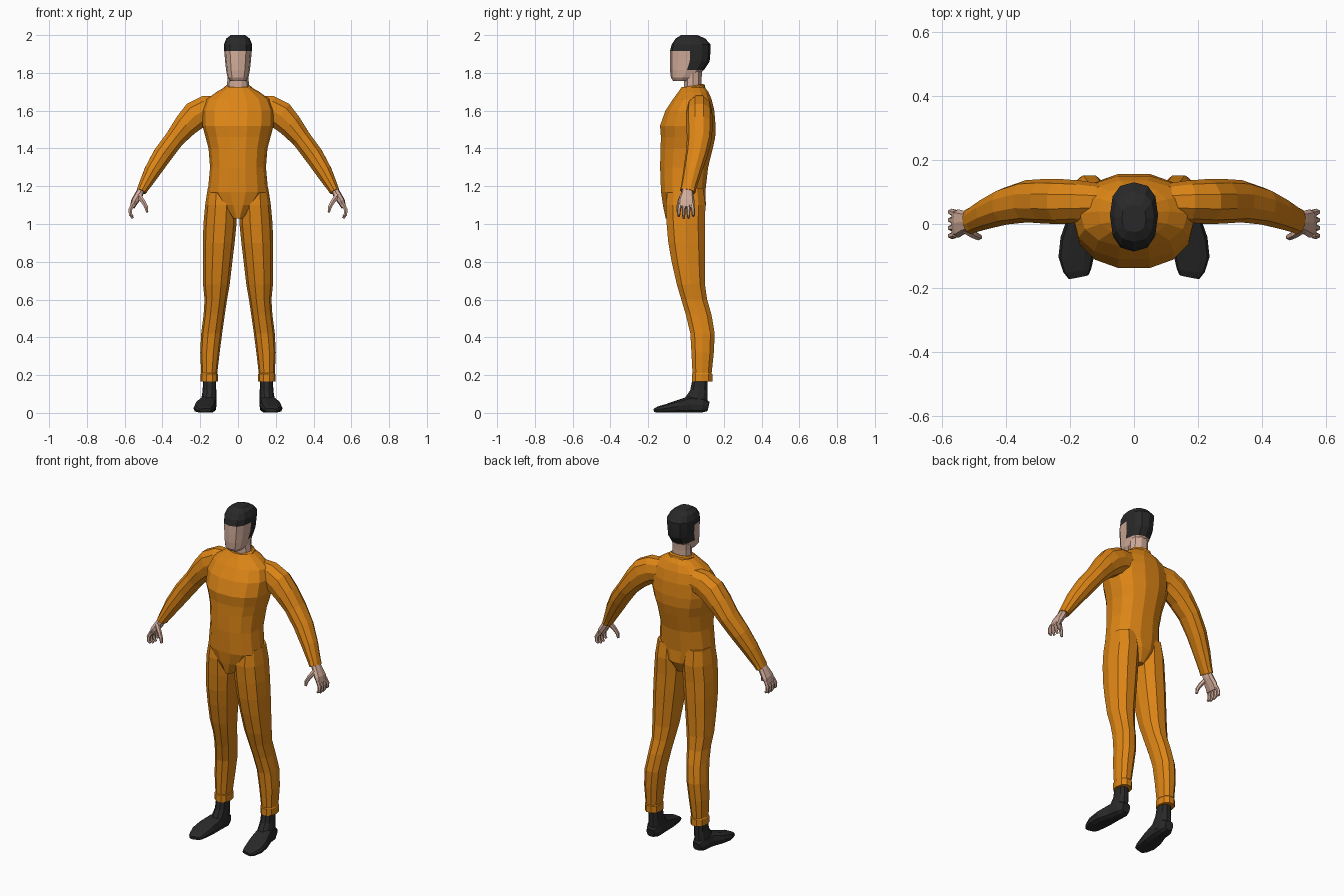
import bpy, bmesh, math
from mathutils import Vector


def material(name, rgb):
    m = bpy.data.materials.new(name)
    m.diffuse_color = (*rgb, 1)
    return m


ORANGE = material("orange cloth", (0.72, 0.235, 0.008))
SKIN = material("skin", (0.64, 0.41, 0.32))
BLACK = material("black", (0.022, 0.022, 0.023))


def spow(v, p):
    return math.copysign(abs(v) ** p, v)


def loft(name, rings, mats, mirror=False, rule=None):
    """Skin a list of equal-length point rings and cap both ends."""
    bm = bmesh.new()
    rows = [[bm.verts.new(p) for p in ring] for ring in rings]
    n = len(rows[0])
    for a, b in zip(rows, rows[1:]):
        for i in range(n):
            j = (i + 1) % n
            bm.faces.new((a[i], a[j], b[j], b[i]))
    bm.faces.new(rows[0][::-1])
    bm.faces.new(rows[-1])
    bmesh.ops.recalc_face_normals(bm, faces=bm.faces)
    if rule:
        for f in bm.faces:
            f.material_index = rule(f.calc_center_median())
    me = bpy.data.meshes.new(name)
    bm.to_mesh(me)
    bm.free()
    for m in mats:
        me.materials.append(m)
    ob = bpy.data.objects.new(name, me)
    bpy.context.collection.objects.link(ob)
    if mirror:
        ob.modifiers.new("Mirror", 'MIRROR').use_mirror_merge = False
    return ob


def level(rows, n=12, p=1.0, tilt=0.0):
    """Horizontal rings from rows of (z, x_min, x_max, y_front, y_back)."""
    out = []
    for z, x0, x1, y0, y1 in rows:
        ring = []
        for i in range(n):
            a = 2 * math.pi * i / n
            x = (x0 + x1) / 2 + (x1 - x0) / 2 * spow(math.cos(a), p)
            y = (y0 + y1) / 2 + (y1 - y0) / 2 * spow(math.sin(a), p)
            ring.append((x, y, z + tilt * (y - (y0 + y1) / 2)))
        out.append(ring)
    return out


def along(rows, n=8, p=1.0, ref=(0, 1, 0)):
    """Rings square to a path; rows of (x, y, z, half width on ref, half thickness)."""
    pts = [Vector(r[:3]) for r in rows]
    out = []
    for i, r in enumerate(rows):
        t = (pts[min(i + 1, len(pts) - 1)] - pts[max(i - 1, 0)]).normalized()
        u = Vector(ref)
        u = (u - t * u.dot(t)).normalized()
        v = t.cross(u)
        ring = []
        for k in range(n):
            a = 2 * math.pi * k / n
            ring.append(pts[i] + u * r[3] * spow(math.cos(a), p) + v * r[4] * spow(math.sin(a), p))
        out.append(ring)
    return out


# Torso: hips, waist, chest and sloping shoulders
torso = [(1.03, .03, -.110, .07), (1.10, .105, -.125, .108), (1.17, .160, -.135, .105),
         (1.30, .148, -.140, .120), (1.40, .156, -.138, .145), (1.46, .172, -.136, .158),
         (1.52, .188, -.141, .160), (1.60, .190, -.112, .153), (1.66, .168, -.072, .138),
         (1.70, .112, -.042, .120), (1.725, .070, -.025, .100)]
loft("torso", level([(z, -w, w, f, b) for z, w, f, b in torso], 14, .9), [ORANGE])

# Collar, lower at the front
loft("collar", level([(1.69, -.078, .078, -.035, .105), (1.725, -.074, .074, -.03, .1),
                      (1.732, -.064, .064, -.02, .09)], 12, .9, .18), [ORANGE])

# Neck
loft("neck", level([(1.70, -.06, .06, -.012, .085), (1.77, -.056, .056, -.012, .085),
                    (1.84, -.056, .056, -.012, .09)], 10), [SKIN])


# Head, with hair over the crown, temples and back
def hair(c):
    if c.z > 1.915:
        return 1
    if c.z > 1.86:
        return int(c.y > 0.0)
    return int(c.z > 1.815 and c.y > 0.03)


head = [(1.757, .040, -.068, .02), (1.775, .055, -.080, .05), (1.815, .063, -.085, .095),
        (1.86, .068, -.086, .125), (1.915, .073, -.085, .130), (1.95, .075, -.076, .130),
        (1.982, .062, -.055, .102), (2.0, .038, -.025, .060)]
loft("head", level([(z, -w, w, f, b) for z, w, f, b in head], 12, .8),
     [SKIN, BLACK], rule=hair)

# Trouser legs
loft("legs", level([(1.19, .02, .160, -.10, .095), (1.10, .006, .174, -.112, .108),
                    (1.00, .008, .183, -.107, .104), (.90, .018, .186, -.098, .105),
                    (.80, .030, .186, -.080, .104), (.68, .044, .185, -.052, .104),
                    (.60, .058, .177, -.028, .115), (.52, .070, .182, -.004, .138),
                    (.42, .084, .195, .020, .155), (.32, .097, .200, .026, .150),
                    (.21, .110, .195, .032, .138), (.205, .106, .198, .028, .142),
                    (.165, .106, .198, .028, .142)], 10, .9),
     [ORANGE], mirror=True)

# Boots: shaft, then foot turned slightly outward
loft("boot_shafts", level([(.19, .117, .185, .035, .117), (.12, .115, .187, .020, .117),
                           (.07, .113, .195, -.015, .117), (.03, .113, .198, -.02, .115)], 10, .9),
     [BLACK], mirror=True)
loft("boot_feet", along([(.153, .118, .034, .026, .026), (.155, .085, .042, .042, .042),
                         (.160, .02, .045, .046, .044), (.174, -.05, .033, .056, .032),
                         (.181, -.105, .024, .055, .023), (.177, -.145, .018, .044, .017),
                         (.173, -.165, .014, .032, .010)], 10, .65, (1, 0, 0)),
     [BLACK], mirror=True)

# Sleeves
loft("arms", along([(.09, .07, 1.615, .055, .07), (.17, .070, 1.605, .066, .078),
                    (.225, .070, 1.575, .070, .080), (.275, .071, 1.525, .070, .068),
                    (.335, .071, 1.452, .066, .054), (.40, .056, 1.365, .058, .053),
                    (.455, .034, 1.277, .049, .045), (.50, .014, 1.195, .041, .031),
                    (.512, .009, 1.172, .042, .027)], 10, .95),
     [ORANGE], mirror=True)

# Hands: palm, four curled fingers and a thumb
loft("palms", along([(.508, .009, 1.19, .027, .018), (.525, .006, 1.155, .034, .022),
                     (.547, .002, 1.12, .044, .020), (.560, .000, 1.088, .042, .013)], 8, .8),
     [SKIN], mirror=True)
for i, name in enumerate(("index", "middle", "ring", "little")):
    y = -.032 + .0215 * i
    tip = 1.03 + (.012 if i in (0, 3) else 0)
    loft(name + "_fingers", along([(.556, y, 1.105, .011, .012), (.571, y * 1.15, 1.075, .010, .011),
                                   (.569, y * 1.2, 1.05, .009, .010),
                                   (.557, y * 1.2, tip, .006, .007)], 6),
         [SKIN], mirror=True)
loft("thumbs", along([(.528, -.015, 1.155, .015, .015), (.503, -.032, 1.12, .013, .013),
                      (.486, -.040, 1.09, .011, .011), (.481, -.042, 1.062, .007, .007)], 6),
     [SKIN], mirror=True)
